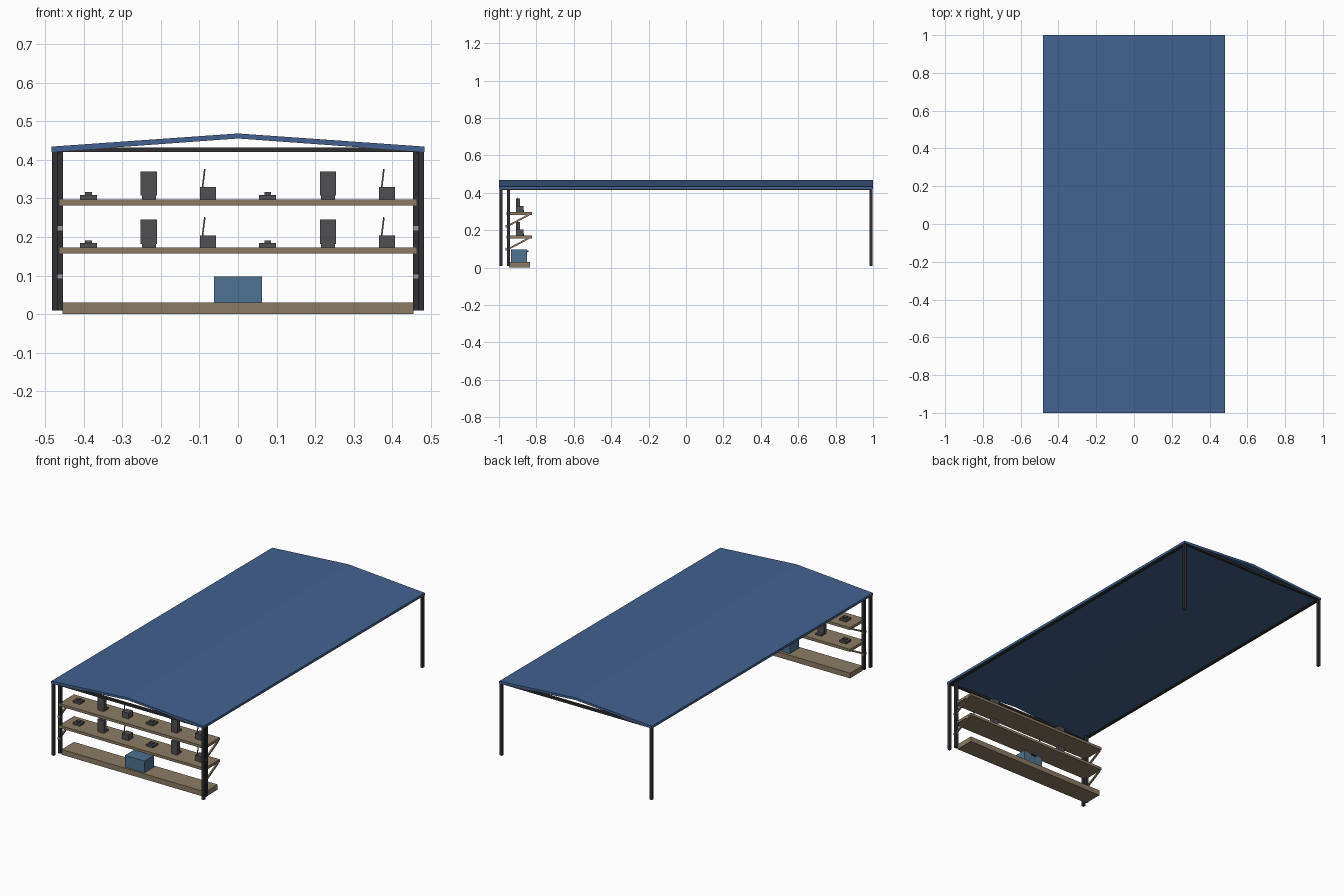
import bpy, bmesh, math
from mathutils import Vector

if "Cube" in bpy.data.objects:
    bpy.data.objects.remove(bpy.data.objects["Cube"])


def material(name, rgb):
    m = bpy.data.materials.new(name)
    m.diffuse_color = (*rgb, 1)
    m.use_nodes = True
    m.node_tree.nodes["Principled BSDF"].inputs["Base Color"].default_value = m.diffuse_color
    return m


BLUE = material("roof blue", (0.055, 0.12, 0.28))
FRAME = material("frame black", (0.03, 0.03, 0.033))
WOOD = material("shelf tan", (0.26, 0.20, 0.13))
GEAR = material("device grey", (0.08, 0.08, 0.085))
CRATE = material("crate blue", (0.075, 0.17, 0.28))
STEEL = material("clamp grey", (0.32, 0.32, 0.33))


def finish(bm, name, mat):
    bmesh.ops.recalc_face_normals(bm, faces=bm.faces)
    me = bpy.data.meshes.new(name)
    bm.to_mesh(me)
    bm.free()
    me.materials.append(mat)
    ob = bpy.data.objects.new(name, me)
    bpy.context.collection.objects.link(ob)
    return ob


def box(name, mat, x, y, z):
    """Box from (min, max) pairs on each axis."""
    bm = bmesh.new()
    bmesh.ops.create_cube(bm, size=1)
    for v in bm.verts:
        v.co = Vector([(r[0] + r[1]) / 2 + c * (r[1] - r[0]) for r, c in zip((x, y, z), v.co)])
    return finish(bm, name, mat)


def bar(name, mat, a, b, w):
    """Square bar between two points."""
    a, b = Vector(a), Vector(b)
    ob = box(name, mat, (-w / 2, w / 2), (-w / 2, w / 2), (0, (b - a).length))
    ob.location = a
    ob.rotation_euler = (b - a).to_track_quat('Z', 'Y').to_euler()
    return ob


def prism(name, mat, profile, axis, lo, hi):
    """Extrude a 2D profile along x or y."""
    bm = bmesh.new()
    pts = [(lo, p, q) if axis == 'x' else (p, lo, q) for p, q in profile]
    f = bm.faces.new([bm.verts.new(p) for p in pts])
    r = bmesh.ops.extrude_face_region(bm, geom=[f])
    d = (hi - lo, 0, 0) if axis == 'x' else (0, hi - lo, 0)
    bmesh.ops.translate(bm, vec=d, verts=[g for g in r["geom"] if isinstance(g, bmesh.types.BMVert)])
    return finish(bm, name, mat)


# Shallow gable roof sheet
prism("roof", BLUE, [(-0.483, 0.42), (0, 0.455), (0.483, 0.42),
                     (0.483, 0.434), (0, 0.468), (-0.483, 0.434)], 'y', -1, 1)

# Cross beams at both gables
for label, y in (("front", -0.99), ("back", 0.99)):
    box(label + "_beam", FRAME, (-0.475, 0.475), (y - 0.008, y + 0.008), (0.42, 0.432))

SHELVES = (0.172, 0.297)
for s, side in ((-1, "left"), (1, "right")):
    def sx(a, b):
        return tuple(sorted((s * a, s * b)))

    # Eave beam and posts
    box(side + "_eave_beam", FRAME, sx(0.462, 0.478), (-0.99, 0.99), (0.416, 0.426))
    for label, y in (("front", -0.99), ("back", 0.99)):
        box(f"{side}_{label}_post", FRAME, sx(0.467, 0.482), (y - 0.008, y + 0.008), (0.01, 0.424))
    box(side + "_shelf_post", FRAME, sx(0.453, 0.469), (-0.958, -0.942), (0.01, 0.424))

    # Shelf brackets and clamps
    for top in SHELVES:
        bar(side + "_bracket", WOOD, (s * 0.461, -0.945, top - 0.07), (s * 0.461, -0.84, top - 0.014), 0.009)
        box(side + "_clamp", STEEL, sx(0.453, 0.467), (-0.964, -0.94), (top - 0.081, top - 0.068))

# Bottom bench and upper shelves
box("bench", WOOD, (-0.455, 0.455), (-0.946, -0.834), (0.0, 0.03))
for top in SHELVES:
    box("shelf", WOOD, (-0.462, 0.462), (-0.96, -0.824), (top - 0.015, top))

# Crate with handle
box("crate", CRATE, (-0.062, 0.062), (-0.935, -0.85), (0.03, 0.097))
box("crate_handle", FRAME, (-0.015, 0.015), (-0.85, -0.843), (0.084, 0.092))

# Repeating sets of devices on each shelf
for top in SHELVES:
    for dx in (0, 0.464):
        # Low handset
        x = -0.387 + dx
        box("handset_base", GEAR, (x - 0.022, x + 0.022), (-0.91, -0.866), (top, top + 0.012))
        box("handset_top", GEAR, (x - 0.009, x + 0.009), (-0.898, -0.878), (top + 0.012, top + 0.019))
        # Upright panel on a foot
        x = -0.231 + dx
        box("panel_foot", GEAR, (x - 0.018, x + 0.018), (-0.91, -0.868), (top, top + 0.01))
        box("panel", GEAR, (x - 0.021, x + 0.021), (-0.91, -0.888), (top + 0.01, top + 0.073))
        # Radio with slanted aerial
        x = -0.078 + dx
        box("radio", GEAR, (x - 0.021, x + 0.021), (-0.91, -0.868), (top, top + 0.032))
        bar("radio_aerial", GEAR, (x - 0.014, -0.9, top + 0.03), (x - 0.008, -0.9, top + 0.079), 0.004)
